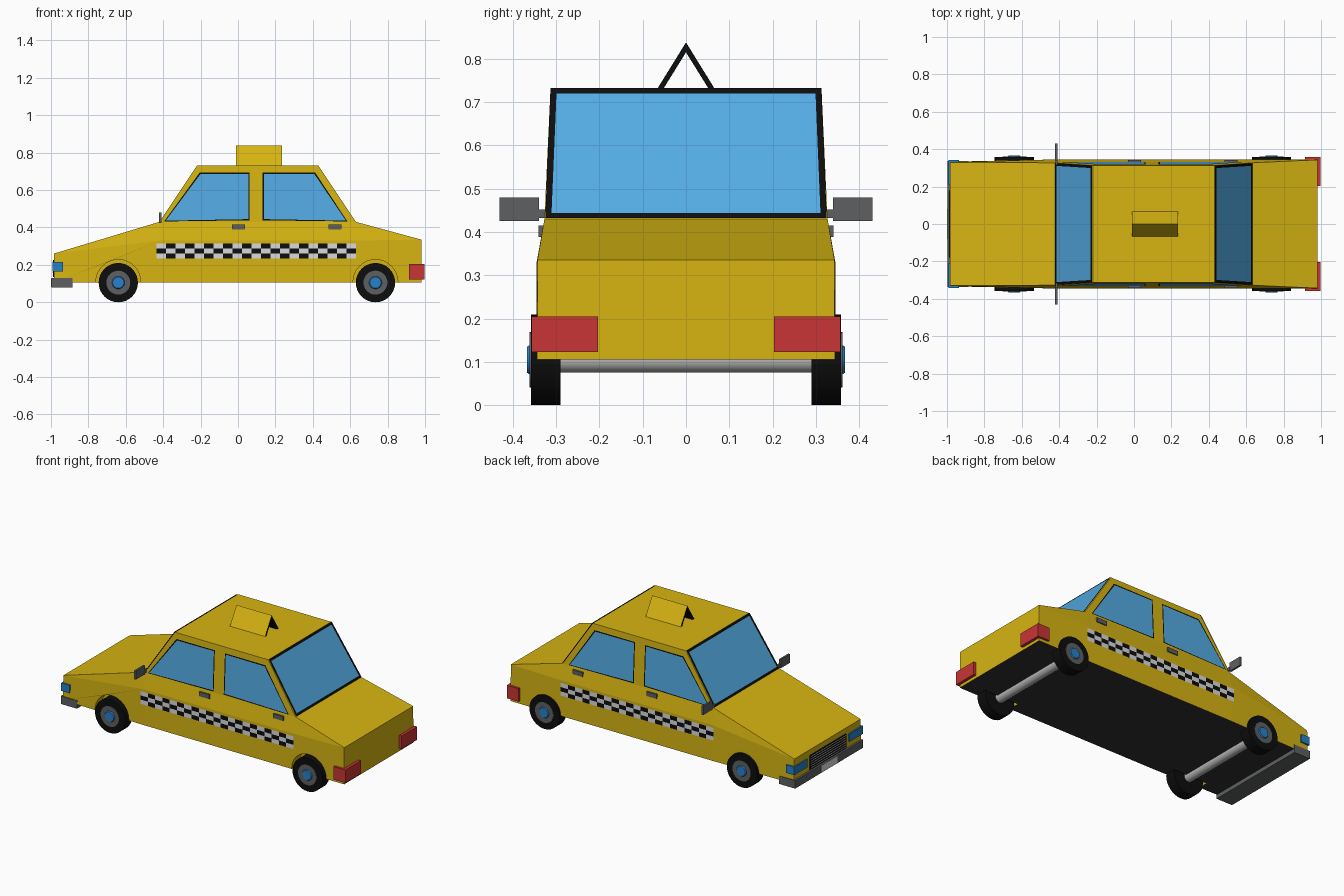
import bpy, bmesh, math
from mathutils import Vector

if "Cube" in bpy.data.objects:
    bpy.data.objects.remove(bpy.data.objects["Cube"])


def mat(name, r, g, b):
    m = bpy.data.materials.new(name)
    m.diffuse_color = (r, g, b, 1)
    m.use_nodes = True
    m.node_tree.nodes["Principled BSDF"].inputs["Base Color"].default_value = m.diffuse_color
    return m


YELLOW = mat("taxi_yellow", 0.68, 0.46, 0.006)
BLACK = mat("black", 0.004, 0.004, 0.004)
GLASS = mat("window_blue", 0.09, 0.41, 0.78)
LAMP = mat("lamp_blue", 0.02, 0.22, 0.58)
RED = mat("tail_red", 0.58, 0.035, 0.035)
GREY = mat("trim_grey", 0.11, 0.115, 0.12)
UNDER = mat("underside_grey", 0.03, 0.031, 0.034)
STEEL = mat("axle_steel", 0.5, 0.5, 0.5)
WHITE = mat("white", 0.7, 0.7, 0.7)


def finish(bm, name, *mats):
    me = bpy.data.meshes.new(name)
    bm.to_mesh(me)
    bm.free()
    for m in mats:
        me.materials.append(m)
    ob = bpy.data.objects.new(name, me)
    bpy.context.collection.objects.link(ob)
    return ob


def box(name, lo, hi, m):
    bm = bmesh.new()
    bmesh.ops.create_cube(bm, size=1)
    for v in bm.verts:
        v.co = Vector([lo[i] + (v.co[i] + 0.5) * (hi[i] - lo[i]) for i in range(3)])
    return finish(bm, name, m)


def side_box(name, x, y, z, m):
    # one box on each flank of the car
    box(name + "_left", (x[0], y[0], z[0]), (x[1], y[1], z[1]), m)
    box(name + "_right", (x[0], -y[1], z[0]), (x[1], -y[0], z[1]), m)


def cylinder(name, x, z, y0, y1, r, m, r_end=None, sides=32):
    # cylinder along y, running from y0 to y1
    bm = bmesh.new()
    bmesh.ops.create_cone(bm, cap_ends=True, segments=sides, radius1=r,
                          radius2=r if r_end is None else r_end, depth=1)
    for v in bm.verts:
        v.co = Vector((x + v.co.x, y0 + (v.co.z + 0.5) * (y1 - y0), z + v.co.y))
    bmesh.ops.recalc_face_normals(bm, faces=bm.faces)
    ob = finish(bm, name, m)
    bpy.ops.object.select_all(action='DESELECT')
    bpy.context.view_layer.objects.active = ob
    ob.select_set(True)
    bpy.ops.object.shade_smooth_by_angle(angle=math.radians(35))
    return ob


def window(name, pts, out, inset):
    # thin glass sheet with an inset black frame, lifted off the body
    bm = bmesh.new()
    f = bm.faces.new([bm.verts.new(p) for p in pts])
    f.normal_update()
    if f.normal.dot(Vector(out)) < 0:
        f.normal_flip()
    n = f.normal.copy()
    for v in bm.verts:
        v.co += n * 0.004
    ring = bmesh.ops.inset_region(bm, faces=[f], thickness=inset, use_boundary=True)["faces"]
    for g in ring:
        g.material_index = 1
    finish(bm, name, GLASS, BLACK)


# Body shell: half-side points mirrored over y and joined across
side = [(-.985, .333, .105), (-.985, .33, .26),
        (-.42, .345, .105), (-.42, .345, .33), (-.42, .327, .43),
        (.63, .345, .105), (.63, .345, .33), (.63, .327, .43),
        (.98, .344, .105), (.98, .343, .335),
        (-.22, .313, .73), (.43, .313, .73)]
flank = [(0, 2, 3, 1), (1, 3, 4), (2, 5, 6, 3), (3, 6, 7, 4),
         (5, 8, 9, 6), (6, 9, 7), (4, 7, 11, 10)]
outline = [0, 1, 4, 10, 11, 7, 9, 8, 5, 2]
bm = bmesh.new()
L = [bm.verts.new(p) for p in side]
R = [bm.verts.new((x, -y, z)) for x, y, z in side]
for f in flank:
    bm.faces.new([L[i] for i in f])
    bm.faces.new([R[i] for i in reversed(f)])
for a, b in zip(outline, outline[1:] + outline[:1]):
    bm.faces.new((L[a], L[b], R[b], R[a]))
bmesh.ops.recalc_face_normals(bm, faces=bm.faces)
for f in bm.faces:
    f.material_index = 1 if f.normal.z < -0.9 else 0
body = finish(bm, "car_body", YELLOW, UNDER)

# Wheels, hubs, axles and wheel arches
for end, x in (("front", -.64), ("rear", .735)):
    cylinder(end + "_axle", x, .105, -.295, .295, .03, STEEL)
    for sname, s in (("left", 1), ("right", -1)):
        tag = f"{end}_{sname}_"
        cutter = cylinder(tag + "arch_cutter", x, .108, s * .275, s * .42, .12, YELLOW)
        cutter.hide_render = True
        mod = body.modifiers.new("arch", 'BOOLEAN')
        mod.operation = 'DIFFERENCE'
        mod.solver = 'EXACT'
        mod.object = cutter
        bpy.context.view_layer.objects.active = body
        bpy.ops.object.modifier_apply(modifier=mod.name)
        bpy.data.objects.remove(cutter)
        cylinder(tag + "tyre", x, .105, s * .29, s * .358, .105, BLACK)
        cylinder(tag + "rim", x, .105, s * .35, s * .361, .064, GREY)
        cylinder(tag + "hubcap", x, .105, s * .355, s * .367, .038, LAMP, .03)


# Side windows, following the slope of the cabin
def cabin_y(z):
    return .327 - (z - .43) / .3 * .014


panes = {"front_door_window": [(-.395, .432), (-.205, .693), (.062, .693), (.062, .438)],
         "rear_door_window": [(.132, .438), (.132, .693), (.413, .693), (.585, .432)]}
for name, pts in panes.items():
    for sname, s in (("left", 1), ("right", -1)):
        window(f"{name}_{sname}", [(x, s * cabin_y(z), z) for x, z in pts], (0, s, 0), .009)

# Windscreen and rear window
for name, xb, xt, d in (("windscreen", -.42, -.22, -1), ("rear_window", .63, .43, 1)):
    window(name, [(xb, -.325, .43), (xb, .325, .43), (xt, .313, .73), (xt, -.313, .73)],
           (d, 0, 0), .02)

# Chequered stripe on each flank
COLS, ROWS = 21, 3
for sname, s in (("left", 1), ("right", -1)):
    bm = bmesh.new()
    g = [[bm.verts.new((-.435 + 1.065 * i / COLS, s * .348, .235 + .08 * j / ROWS))
          for j in range(ROWS + 1)] for i in range(COLS + 1)]
    for i in range(COLS):
        for j in range(ROWS):
            q = [g[i][j], g[i + 1][j], g[i + 1][j + 1], g[i][j + 1]]
            f = bm.faces.new(q if s < 0 else q[::-1])
            f.material_index = (i + j) % 2
    finish(bm, "chequer_stripe_" + sname, WHITE, BLACK)

# Roof sign: hollow triangular tube, yellow outside and black inside
prof = [(-.068, .728), (0, .838), (.068, .728), (.054, .728), (0, .815), (-.054, .728)]
bm = bmesh.new()
A = [bm.verts.new((-.01, y, z)) for y, z in prof]
B = [bm.verts.new((.235, y, z)) for y, z in prof]
for i in range(6):
    j = (i + 1) % 6
    f = bm.faces.new((A[i], A[j], B[j], B[i]))
    f.material_index = 0 if i < 2 else 1
for V in (A, B):
    for q in ((0, 1, 4, 5), (1, 2, 3, 4)):
        bm.faces.new([V[i] for i in q]).material_index = 1
bmesh.ops.recalc_face_normals(bm, faces=bm.faces)
finish(bm, "roof_sign", YELLOW, BLACK)

# Lamps, handles and mirrors
side_box("headlight", (-.993, -.935), (.21, .342), (.165, .215), LAMP)
side_box("tail_light", (.915, .998), (.203, .357), (.123, .205), RED)
side_box("front_door_handle", (-.033, .038), (.32, .341), (.388, .415), GREY)
side_box("rear_door_handle", (.483, .553), (.32, .341), (.388, .415), GREY)
side_box("mirror", (-.422, -.41), (.34, .431), (.425, .48), GREY)
side_box("mirror_arm", (-.42, -.408), (.315, .345), (.432, .452), GREY)

# Front bumper, number plate and grille
box("front_bumper", (-.997, -.338, .08), (-.885, .338, .13), GREY)
box("number_plate", (-1.0, -.08, .083), (-.996, .08, .127), WHITE)
box("grille", (-.99, -.18, .135), (-.983, .18, .225), BLACK)
for i in range(6):
    z = .143 + i * .0145
    box(f"grille_slat_{i + 1}", (-.993, -.175, z), (-.988, .175, z + .003), WHITE)
